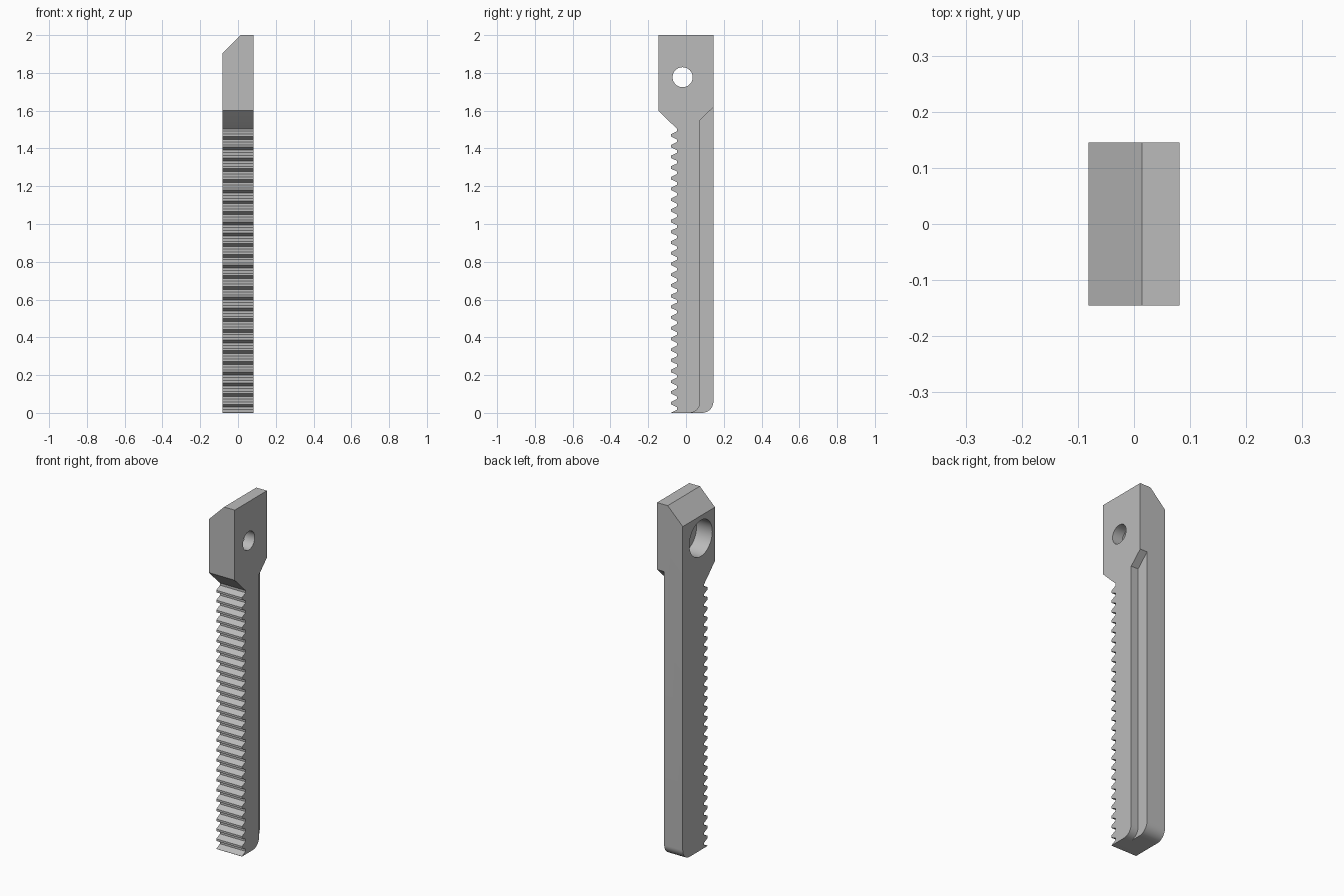
import bpy
import bmesh
from math import sin, cos, pi

cube = bpy.data.objects.get("Cube")
if cube:
    bpy.data.objects.remove(cube, do_unlink=True)

steel = bpy.data.materials.new("grey steel")
steel.use_nodes = True
GREY = (0.5, 0.5, 0.5, 1)
steel.diffuse_color = GREY
steel.node_tree.nodes["Principled BSDF"].inputs["Base Color"].default_value = GREY

HALF = 0.081   # half thickness in x
BACK = 0.145   # half depth in y


def prism(name, points, axis, low, high):
    """Extrude a profile: (y, z) points along x, or (x, z) points along y."""
    bm = bmesh.new()
    rings = []
    for t in (low, high):
        rings.append([bm.verts.new((t, a, b) if axis == "x" else (a, t, b))
                      for a, b in points])
    bm.faces.new(rings[0])
    bm.faces.new(rings[1])
    n = len(points)
    for i in range(n):
        j = (i + 1) % n
        bm.faces.new((rings[0][i], rings[0][j], rings[1][j], rings[1][i]))
    bmesh.ops.recalc_face_normals(bm, faces=bm.faces)
    mesh = bpy.data.meshes.new(name)
    bm.to_mesh(mesh)
    bm.free()
    mesh.materials.append(steel)
    obj = bpy.data.objects.new(name, mesh)
    bpy.context.collection.objects.link(obj)
    return obj


def arc(cy, cz, r, start, end, steps):
    angles = [start + (end - start) * i / steps for i in range(steps + 1)]
    return [(cy + r * cos(a), cz + r * sin(a)) for a in angles]


def cut(body, cutter):
    cutter.hide_render = True
    mod = body.modifiers.new("cut", "BOOLEAN")
    mod.operation = "DIFFERENCE"
    mod.solver = "EXACT"
    mod.object = cutter
    bpy.ops.object.modifier_apply(modifier=mod.name)
    bpy.data.objects.remove(cutter, do_unlink=True)


# Side profile: rack teeth up the front, wide head, rounded bottom back corner
PITCH, TIP, ROOT = 0.0567, -0.08, -0.047
profile = [(TIP, 0)]
for k in range(27):
    z = k * PITCH - 0.005
    if k:
        profile.append((TIP, z - 0.006))
    profile += [(TIP, z + 0.006), (ROOT, z + 0.022), (ROOT, z + 0.035)]
profile += [(TIP, 1.535), (-BACK, 1.6), (-BACK, 2), (BACK, 2)]
profile += arc(BACK - 0.06, 0.06, 0.06, 0, -pi / 2, 12)
body = prism("toothed_bar", profile, "x", -HALF, HALF)
bpy.context.view_layer.objects.active = body
body.select_set(True)

# Sloped top edge
cut(body, prism("chamfer_cutter", [(-0.181, 1.807), (0.115, 2.1), (-0.181, 2.1)],
                "y", -0.3, 0.3))

# Stepped recess along the rear corner
recess = [(0.018, -0.1)] + arc(0.018, 0.057, 0.057, -pi / 2, 0, 12)
recess += [(0.075, 1.55), (0.3, 1.77), (0.3, -0.1)]
cut(body, prism("recess_cutter", recess, "x", HALF - 0.045, 0.3))

# Through hole with a wide counterbore on one side
for name, r, end in (("hole_cutter", 0.053, 0.3), ("counterbore_cutter", 0.103, 0.018)):
    cut(body, prism(name, arc(-0.018, 1.777, r, 0, 2 * pi, 48)[:-1], "x", -0.3, end))

bpy.ops.object.shade_smooth_by_angle(angle=pi / 9)
